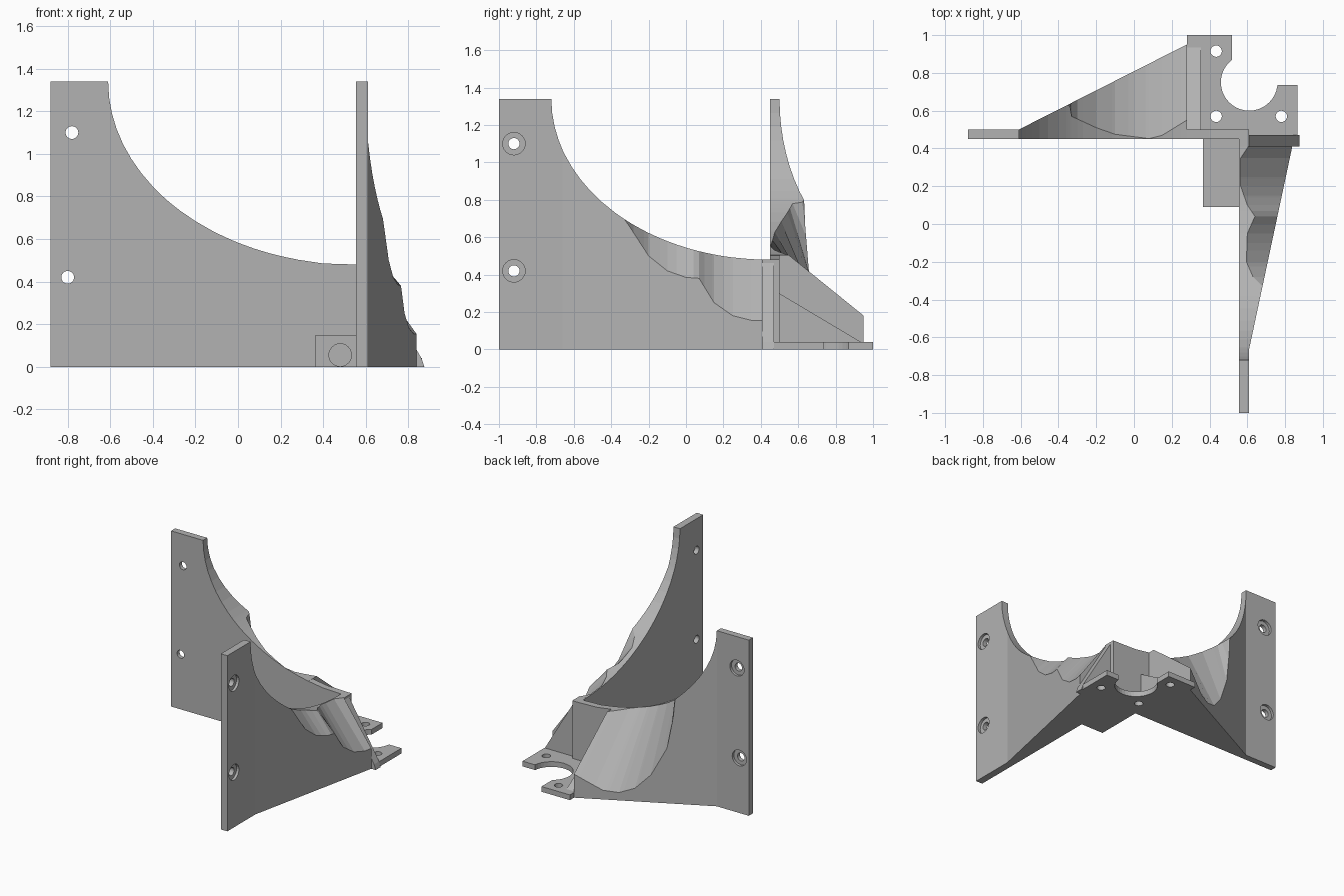
import bpy, bmesh, math

cube = bpy.data.objects.get("Cube")
if cube:
    bpy.data.objects.remove(cube)

grey = bpy.data.materials.new("plain grey")
grey.use_nodes = True
grey.diffuse_color = (0.45, 0.45, 0.45, 1)
grey.node_tree.nodes["Principled BSDF"].inputs["Base Color"].default_value = (0.45, 0.45, 0.45, 1)

TOP, DROP, REACH = 1.34, 0.86, 1.16


def finish(name, bm):
    bmesh.ops.remove_doubles(bm, verts=bm.verts, dist=0.0005)
    bmesh.ops.recalc_face_normals(bm, faces=bm.faces)
    mesh = bpy.data.meshes.new(name)
    bm.to_mesh(mesh)
    bm.free()
    mesh.materials.append(grey)
    obj = bpy.data.objects.new(name, mesh)
    bpy.context.collection.objects.link(obj)
    return obj


def loft(name, rings):
    bm = bmesh.new()
    loops = [[bm.verts.new(p) for p in ring] for ring in rings]
    for a, b in zip(loops, loops[1:]):
        for i in range(len(a)):
            j = (i + 1) % len(a)
            bm.faces.new((a[i], a[j], b[j], b[i]))
    bm.faces.new(loops[0])
    bm.faces.new(loops[-1])
    return finish(name, bm)


def prism(name, outline, place, low, high):
    return loft(name, [[place(u, v, w) for u, v in outline] for w in (low, high)])


def drill(obj, centre, radius, depth, axis):
    """Cut a round hole centred on a point, along x, y or z."""
    turn = {"x": (0, math.pi / 2, 0), "y": (math.pi / 2, 0, 0), "z": (0, 0, 0)}[axis]
    bpy.ops.mesh.primitive_cylinder_add(vertices=24, radius=radius, depth=depth,
                                        location=centre, rotation=turn)
    cutter = bpy.context.object
    cutter.hide_render = True
    mod = obj.modifiers.new("hole", "BOOLEAN")
    mod.operation, mod.solver, mod.object = "DIFFERENCE", "EXACT", cutter
    bpy.context.view_layer.objects.active = obj
    bpy.ops.object.modifier_apply(modifier=mod.name)
    bpy.data.objects.remove(cutter)


def interp(table, s):
    if s <= table[0][0]:
        return table[0][1]
    for (a, u), (b, v) in zip(table, table[1:]):
        if s <= b:
            return u + (v - u) * (s - a) / (b - a)
    return table[-1][1]


def wing(name, place, start, end, centre, thick, wedge, slope, crease, rim):
    """Plate with a swept concave top, thickened by a wedge with a scooped back."""
    def height(s):
        k = min(1, max(0, (centre - s) / REACH))
        return TOP - DROP * math.sqrt(1 - k * k)

    arc = [centre - REACH * math.cos(math.radians(a)) for a in range(0, 91, 5)]
    marks = [s for s, _ in crease + rim]
    stations = sorted(round(s, 4) for s in {start, wedge, end, *arc, *marks} if start <= s <= end)
    rings = []
    for s in stations:
        z = height(s)
        outer = thick + max(0, (s - wedge) * slope)
        fold = interp(crease, s)
        edge = min(z, interp(rim, s))
        if fold >= outer:
            fold, edge = outer, z
        rings.append([place(s, t, h) for t, h in
                      ((0, 0), (0, z), (fold, z), (outer, edge), (outer, 0))])
    return loft(name, rings)


def along_x(s, t, z):
    return (s, 0.45 + t, z)


def along_y(s, t, z):
    return (0.555 + t, s, z)


# Rear wing, running along x
rear = wing("rear_wing", along_x, -0.88, 0.28, 0.55, 0.05, -0.61, 0.506,
            [(-0.36, 0.3), (-0.33, 0.12), (-0.2, 0.06), (-0.1, 0.025),
             (0.08, 0.002), (0.15, 0.02), (0.28, 0.1)],
            [(-0.35, 0.73), (-0.3, 0.42), (-0.2, 0.21), (-0.1, 0.1),
             (0, 0.06), (0.1, 0.07), (0.2, 0.13), (0.28, 0.18)])

# Side wing, running along y, with two scoops
side = wing("side_wing", along_y, -1, 0.41, 0.44, 0.055, -0.66, 0.213,
            [(-0.34, 0.3), (-0.33, 0.125), (-0.28, 0.075), (-0.2, 0.04), (-0.05, 0.045),
             (0.04, 0.085), (0.1, 0.045), (0.2, 0.01), (0.35, 0.01), (0.41, 0.05)],
            [(-0.33, 0.7), (-0.2, 0.5), (-0.1, 0.42), (0, 0.385), (0.07, 0.38),
             (0.15, 0.25), (0.25, 0.18), (0.35, 0.155), (0.41, 0.155)])

# Counterbored screw holes in the wing ends
for x, z in ((-0.78, 1.1), (-0.8, 0.42)):
    drill(rear, (x, 0.475, z), 0.03, 0.2, "y")
    drill(rear, (x, 0.5, z), 0.06, 0.04, "y")
for z in (1.1, 0.42):
    drill(side, (-0.0 + 0.58, -0.92, z), 0.03, 0.2, "x")
    drill(side, (0.61, -0.92, z), 0.06, 0.04, "x")

# Plain plates where the wings meet at the corner
prism("rear_corner_plate", [(0.28, 0), (0.28, 0.503), (0.4, 0.485), (0.56, 0.48), (0.56, 0)],
      lambda u, v, w: (u, w, v), 0.45, 0.5)
prism("side_corner_plate", [(0.41, 0), (0.41, 0.48), (0.5, 0.48), (0.5, 0)],
      lambda u, v, w: (w, u, v), 0.555, 0.61)

# Triangular gussets beside the mount
prism("rear_gusset", [(0.49, 0), (0.49, 0.305), (0.935, 0.04), (0.935, 0)],
      lambda u, v, w: (w, u, v), 0.28, 0.355)
prism("side_gusset", [(0.6, 0), (0.6, 0.48), (0.862, 0.04), (0.875, 0)],
      lambda u, v, w: (u, w, v), 0.41, 0.47)

# Mounting flange with an open round cut-out and screw holes
opening = [(0.61 + 0.15 * math.cos(math.radians(a)), 0.75 + 0.15 * math.sin(math.radians(a)))
           for a in range(127, 353, 9)]
flange = prism("mount_flange",
               [(0.28, 0.47), (0.28, 1), (0.52, 1), *opening, (0.76, 0.735), (0.865, 0.735), (0.865, 0.47)],
               lambda u, v, w: (u, v, w), 0, 0.04)
for x, y in ((0.435, 0.915), (0.435, 0.57), (0.78, 0.57)):
    drill(flange, (x, y, 0.02), 0.03, 0.2, "z")

# Inner block with a blind round socket
block = prism("socket_block", [(0.365, 0.09), (0.56, 0.09), (0.56, 0.46), (0.365, 0.46)],
              lambda u, v, w: (u, v, w), 0, 0.15)
drill(block, (0.48, 0.24, 0.055), 0.053, 0.4, "y")
